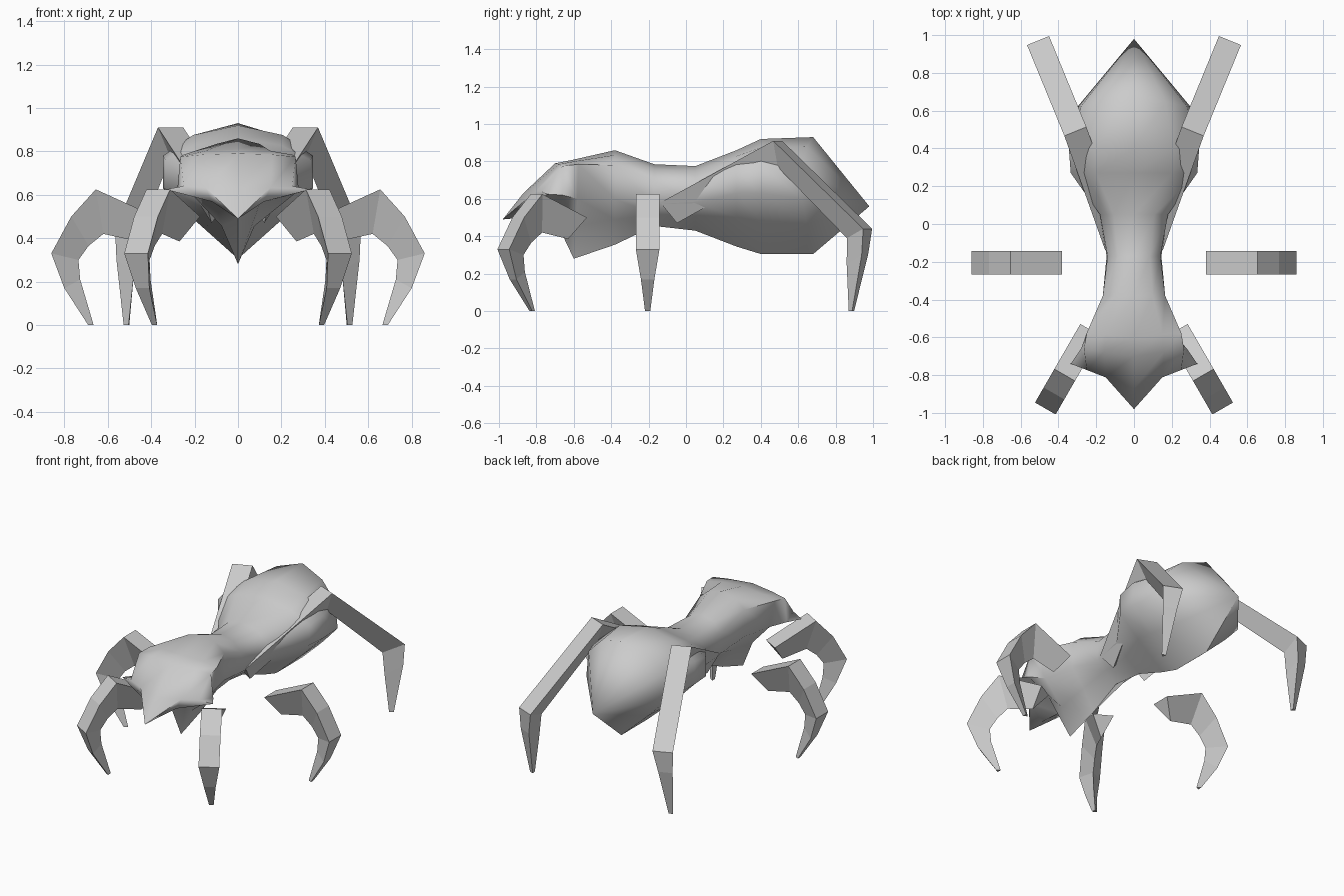
import bpy, bmesh, math
from mathutils import Vector

if "Cube" in bpy.data.objects:
    bpy.data.objects.remove(bpy.data.objects["Cube"])

grey = bpy.data.materials.new("grey")
grey.diffuse_color = (0.6, 0.6, 0.6, 1)
grey.use_nodes = True
grey.node_tree.nodes["Principled BSDF"].inputs["Base Color"].default_value = grey.diffuse_color


def make_object(name, bm):
    bmesh.ops.recalc_face_normals(bm, faces=bm.faces)
    mesh = bpy.data.meshes.new(name)
    bm.to_mesh(mesh)
    bm.free()
    mesh.materials.append(grey)
    obj = bpy.data.objects.new(name, mesh)
    bpy.context.collection.objects.link(obj)
    return obj


def bridge(bm, a, b):
    n = len(a)
    for i in range(n):
        j = (i + 1) % n
        bm.faces.new((a[i], a[j], b[j], b[i]))


def fan(bm, points, tip):
    for i in range(len(points)):
        bm.faces.new((points[i], points[(i + 1) % len(points)], tip))


# Body: rings from head to abdomen
# y, sweep of the sides, top z, upper side (x, z), lower side (x, z), bottom z, belly width
sections = [
    (-0.87, 0.13, 0.63, 0.25, 0.64, 0.335, 0.625, 0.50, 0.36),
    (-0.70, 0.04, 0.79, 0.265, 0.775, 0.28, 0.62, 0.49, 0.36),
    (-0.60, 0.02, 0.81, 0.25, 0.785, 0.21, 0.60, 0.28, 0.36),
    (-0.38, 0.00, 0.86, 0.165, 0.78, 0.165, 0.60, 0.355, 0.48),
    (-0.17, 0.00, 0.785, 0.14, 0.70, 0.145, 0.57, 0.455, 0.58),
    (0.05, 0.00, 0.775, 0.18, 0.69, 0.18, 0.58, 0.43, 0.58),
    (0.27, 0.00, 0.86, 0.335, 0.76, 0.335, 0.63, 0.345, 0.58),
    (0.40, 0.00, 0.92, 0.345, 0.78, 0.345, 0.63, 0.305, 0.58),
    (0.68, -0.06, 0.93, 0.28, 0.77, 0.30, 0.60, 0.305, 0.58),
]
bm = bmesh.new()
rings = []
for y, sweep, top, xu, zu, xl, zl, bot, belly in sections:
    half = [(0.6 * xu, zu + 0.68 * (top - zu)), (xu, zu), (xl, zl),
            (belly * xl, bot + 0.55 * (zl - bot))]
    outline = [(0, top)] + half + [(0, bot)] + [(-x, z) for x, z in reversed(half)]
    rings.append([bm.verts.new((x, y + sweep * abs(x) / xl, z)) for x, z in outline])
for a, b in zip(rings, rings[1:]):
    bridge(bm, a, b)
# Narrow beak between the brow corners, and the pointed tail
face = rings[0]
bm.faces.new(face[1:5])
bm.faces.new(face[6:10])
fan(bm, [face[i] for i in (0, 1, 4, 5, 6, 9)], bm.verts.new((0, -0.98, 0.49)))
fan(bm, rings[-1], bm.verts.new((0, 0.98, 0.56)))
body = make_object("body", bm)
bpy.context.view_layer.objects.active = body
body.select_set(True)
bpy.ops.object.shade_smooth_by_angle(angle=math.radians(60))
body.select_set(False)

# Leg rings: outer face (reach, z), inner ridge (reach, z), half width, side shift
short_leg = [
    (0.38, 0.50, 0.46, 0.385, 0.063, 0),
    (0.655, 0.625, 0.62, 0.42, 0.063, 0),
    (0.768, 0.50, 0.688, 0.365, 0.063, 0),
    (0.86, 0.33, 0.735, 0.30, 0.063, 0),
    (0.80, 0.17, 0.727, 0.21, 0.036, 0),
    (0.69, 0.0, 0.665, 0.0, 0.014, 0),
]
long_leg = [
    (-0.11, 0.58, -0.04, 0.47, 0.063, 0.03),
    (0.53, 0.91, 0.53, 0.77, 0.063, 0),
    (1.05, 0.44, 0.93, 0.39, 0.063, 0),
    (1.04, 0.30, 0.935, 0.25, 0.045, 0.015),
    (0.98, 0.0, 0.955, 0.0, 0.014, 0.035),
]


def make_leg(name, profile, base, direction, mirror):
    d = Vector(direction).normalized()
    side = Vector((d.y, -d.x))
    bm = bmesh.new()
    loops = []
    for ro, zo, ri, zi, w, shift in profile:
        loop = []
        for r, z, s in ((ro, zo, -w), (ro, zo, w), (ri, zi, 0)):
            p = Vector(base) + d * r + side * (s + shift)
            loop.append(bm.verts.new((p.x * mirror, p.y, z)))
        loops.append(loop)
    for a, b in zip(loops, loops[1:]):
        bridge(bm, a, b)
    bm.faces.new(loops[0])
    bm.faces.new(loops[-1])
    make_object(name, bm)


# Three pairs of legs
for label, mirror in (("right", 1), ("left", -1)):
    make_leg("front_leg_" + label, short_leg, (0.0395, -0.232), (0.5, -0.866), mirror)
    make_leg("middle_leg_" + label, short_leg, (0, -0.205), (1, 0), mirror)
    make_leg("rear_leg_" + label, long_leg, (0.109, 0), (0.38, 0.925), mirror)
